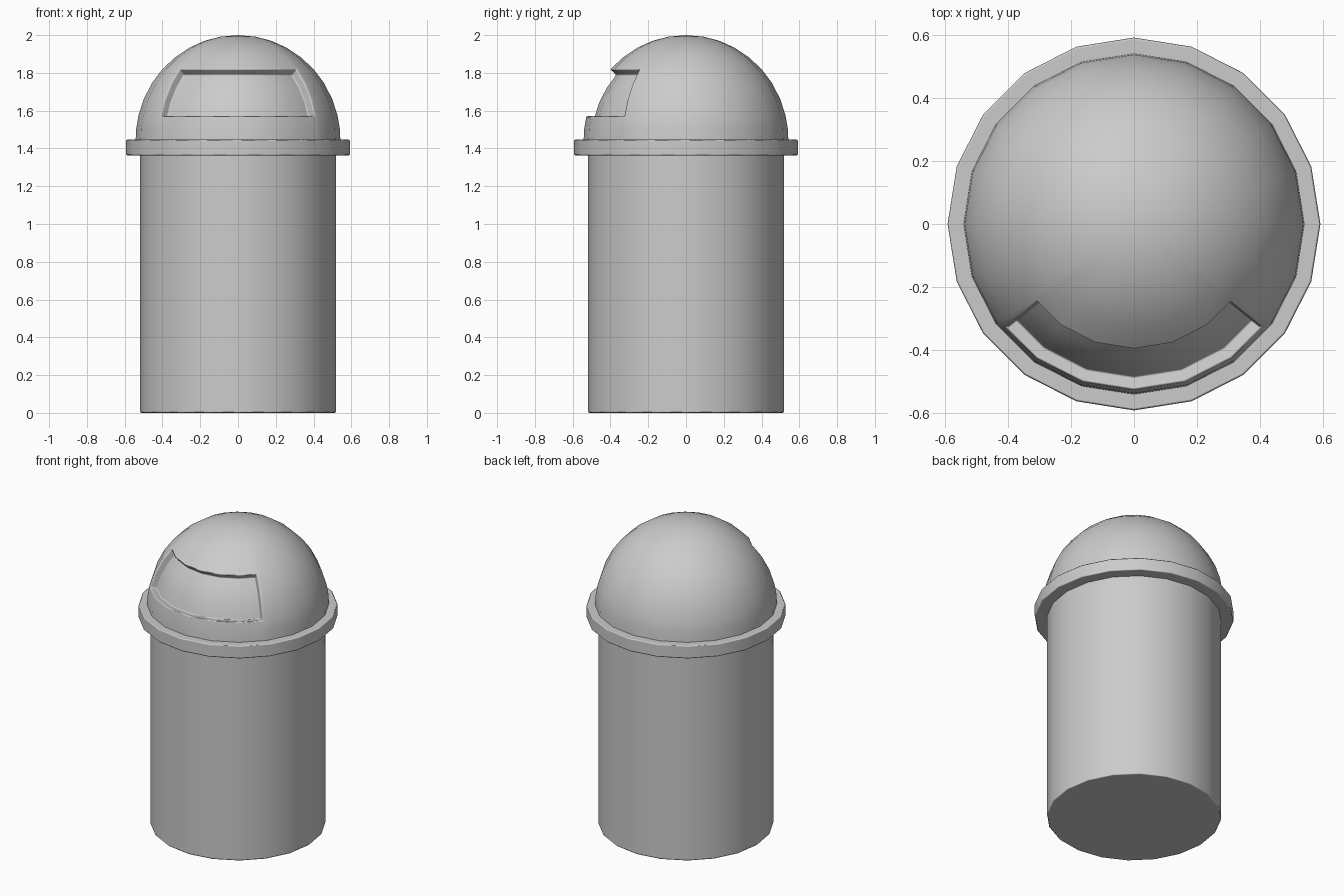
import bpy, bmesh
from math import sin, cos, radians, pi
from mathutils import Vector

if "Cube" in bpy.data.objects:
    bpy.data.objects.remove(bpy.data.objects["Cube"])

SIDES = 20


def finish(name, bm, bevel):
    bmesh.ops.recalc_face_normals(bm, faces=bm.faces)
    me = bpy.data.meshes.new(name)
    bm.to_mesh(me)
    bm.free()
    ob = bpy.data.objects.new(name, me)
    bpy.context.collection.objects.link(ob)
    m = ob.modifiers.new("soft_edges", 'BEVEL')
    m.width, m.segments = bevel, 1
    m.limit_method, m.angle_limit = 'ANGLE', radians(40)
    m.harden_normals = True
    bpy.ops.object.select_all(action='DESELECT')
    ob.select_set(True)
    bpy.context.view_layer.objects.active = ob
    bpy.ops.object.shade_smooth_by_angle(angle=radians(35))
    return ob


def drum(name, radius, z0, z1, bevel):
    bm = bmesh.new()
    rings = [[bm.verts.new((radius * cos(2 * pi * i / SIDES), radius * sin(2 * pi * i / SIDES), z))
              for i in range(SIDES)] for z in (z0, z1)]
    for i in range(SIDES):
        j = (i + 1) % SIDES
        bm.faces.new((rings[0][i], rings[0][j], rings[1][j], rings[1][i]))
    bm.faces.new(rings[0][::-1])
    bm.faces.new(rings[1])
    return finish(name, bm, bevel)


# bin body and overhanging rim
drum("bin_body", 0.52, 0.0, 1.38, 0.007)
drum("lid_rim", 0.593, 1.362, 1.447, 0.007)

# domed lid: extra meridians mark the sides of the flap opening
CENTRE, RX, RZ = Vector((0, 0, 1.445)), 0.542, 0.555
SPAN = 51
azimuths = sorted([18 * i for i in range(SIDES)] + [270 - SPAN, 270 + SPAN])
levels = [0, 6.5, 13.4, 23, 33, 42.3, 52, 62, 71, 80]
bm = bmesh.new()
rings = []
for el in levels:
    ring = []
    for az in azimuths:
        # keep the extra meridians on the flat side of the polygon
        k = 1 if az % 18 == 0 else cos(radians(9)) / cos(radians(az % 18 - 9))
        r = RX * cos(radians(el)) * k
        ring.append(bm.verts.new((r * cos(radians(az)), r * sin(radians(az)),
                                  CENTRE.z + RZ * sin(radians(el)))))
    rings.append(ring)
pole = bm.verts.new(CENTRE + Vector((0, 0, RZ)))
n = len(azimuths)
flap = []
for a in range(n):
    b = (a + 1) % n
    for k in range(len(levels) - 1):
        f = bm.faces.new((rings[k][a], rings[k][b], rings[k + 1][b], rings[k + 1][a]))
        if 270 - SPAN <= azimuths[a] < 270 + SPAN and 2 <= k <= 4:
            flap.append(f)
    bm.faces.new((rings[-1][a], rings[-1][b], pole))

# push the flap panel in towards the dome centre
geom = bmesh.ops.extrude_face_region(bm, geom=flap)["geom"]
for v in geom:
    if isinstance(v, bmesh.types.BMVert):
        v.co = CENTRE + (v.co - CENTRE) * 0.92
old = [f for f in flap if f.is_valid]
if old:
    bmesh.ops.delete(bm, geom=old, context='FACES')
finish("domed_lid", bm, 0.007)
